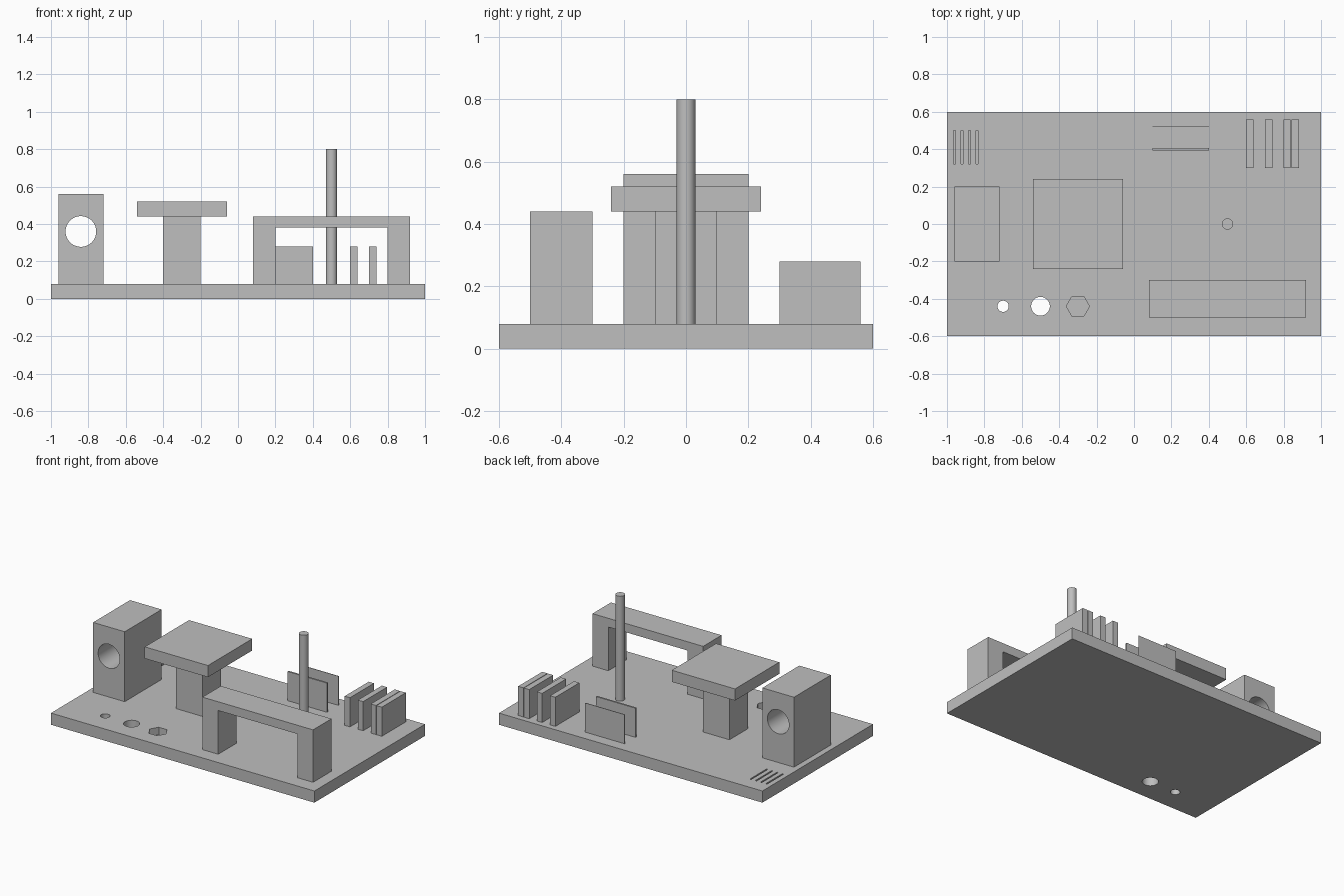
import bpy
import math

cube = bpy.data.objects.get("Cube")
if cube:
    bpy.data.objects.remove(cube, do_unlink=True)

# Single plain grey for everything
grey = bpy.data.materials.new("plain grey")
grey.use_nodes = True
grey.diffuse_color = (0.52, 0.52, 0.52, 1)
grey.node_tree.nodes["Principled BSDF"].inputs["Base Color"].default_value = (0.52, 0.52, 0.52, 1)

BASE_TOP = 0.08


def finish(name):
    obj = bpy.context.object
    obj.name = name
    obj.data.materials.append(grey)
    return obj


def box(name, x, y, z):
    """Block spanning the given (low, high) ranges."""
    spans = (x, y, z)
    bpy.ops.mesh.primitive_cube_add(size=1, location=[(a + b) / 2 for a, b in spans])
    obj = finish(name)
    obj.scale = [b - a for a, b in spans]
    bpy.ops.object.transform_apply(location=False, rotation=False, scale=True)
    return obj


def cylinder(name, centre, radius, depth, sides=48, rotation=(0, 0, 0)):
    bpy.ops.mesh.primitive_cylinder_add(vertices=sides, radius=radius, depth=depth,
                                        location=centre, rotation=rotation)
    return finish(name)


def smooth(obj):
    bpy.ops.object.select_all(action="DESELECT")
    obj.select_set(True)
    bpy.context.view_layer.objects.active = obj
    bpy.ops.object.shade_smooth_by_angle(angle=math.radians(30))


def cut(obj, cutters):
    """Subtract the cutters, then discard them."""
    bpy.context.view_layer.objects.active = obj
    for cutter in cutters:
        mod = obj.modifiers.new("cut", "BOOLEAN")
        mod.operation = "DIFFERENCE"
        mod.solver = "EXACT"
        mod.object = cutter
        cutter.hide_render = True
        bpy.ops.object.modifier_apply(modifier=mod.name)
        bpy.data.objects.remove(cutter, do_unlink=True)
    smooth(obj)


# Base plate: two through holes, a blind hexagonal pocket and shallow grooves
base = box("base_plate", (-1, 1), (-0.6, 0.6), (0, BASE_TOP))
cutters = [cylinder("hole_cutter", (x, -0.44, 0.04), r, 0.3)
           for x, r in ((-0.7, 0.03), (-0.5, 0.05))]
cutters.append(cylinder("hex_cutter", (-0.3, -0.44, 0.08), 0.062, 0.1, 6, (0, 0, math.pi / 6)))
for i in range(4):
    x = -0.96 + 0.04 * i
    cutters.append(box("groove_cutter", (x - 0.005, x + 0.005), (0.32, 0.5), (0.06, 0.1)))
cut(base, cutters)

# Tall block with a horizontal bore
block = box("bored_block", (-0.96, -0.72), (-0.2, 0.2), (BASE_TOP, 0.56))
cut(block, [cylinder("bore_cutter", (-0.84, 0, 0.36), 0.082, 1, 64, (math.pi / 2, 0, 0))])

# Overhanging table on a square stem
box("table_stem", (-0.4, -0.2), (-0.1, 0.1), (BASE_TOP, 0.44))
box("table_top", (-0.54, -0.06), (-0.24, 0.24), (0.44, 0.52))

# Bridge, cut from a single block
bridge = box("bridge", (0.08, 0.92), (-0.5, -0.3), (BASE_TOP, 0.44))
cut(bridge, [box("bridge_cutter", (0.2, 0.8), (-0.7, -0.1), (0, 0.38))])

# Slender rod
smooth(cylinder("rod", (0.5, 0, 0.44), 0.03, 0.72))

# Thin upright walls
for name, y, thickness in (("thin_wall", 0.4, 0.012), ("thinnest_wall", 0.52, 0.004)):
    box(name, (0.1, 0.4), (y - thickness / 2, y + thickness / 2), (BASE_TOP, 0.28))

# Fins with a narrow last gap
for i, x in enumerate((0.6, 0.7, 0.798, 0.842)):
    box(f"fin_{i + 1}", (x, x + 0.04), (0.3, 0.56), (BASE_TOP, 0.28))
